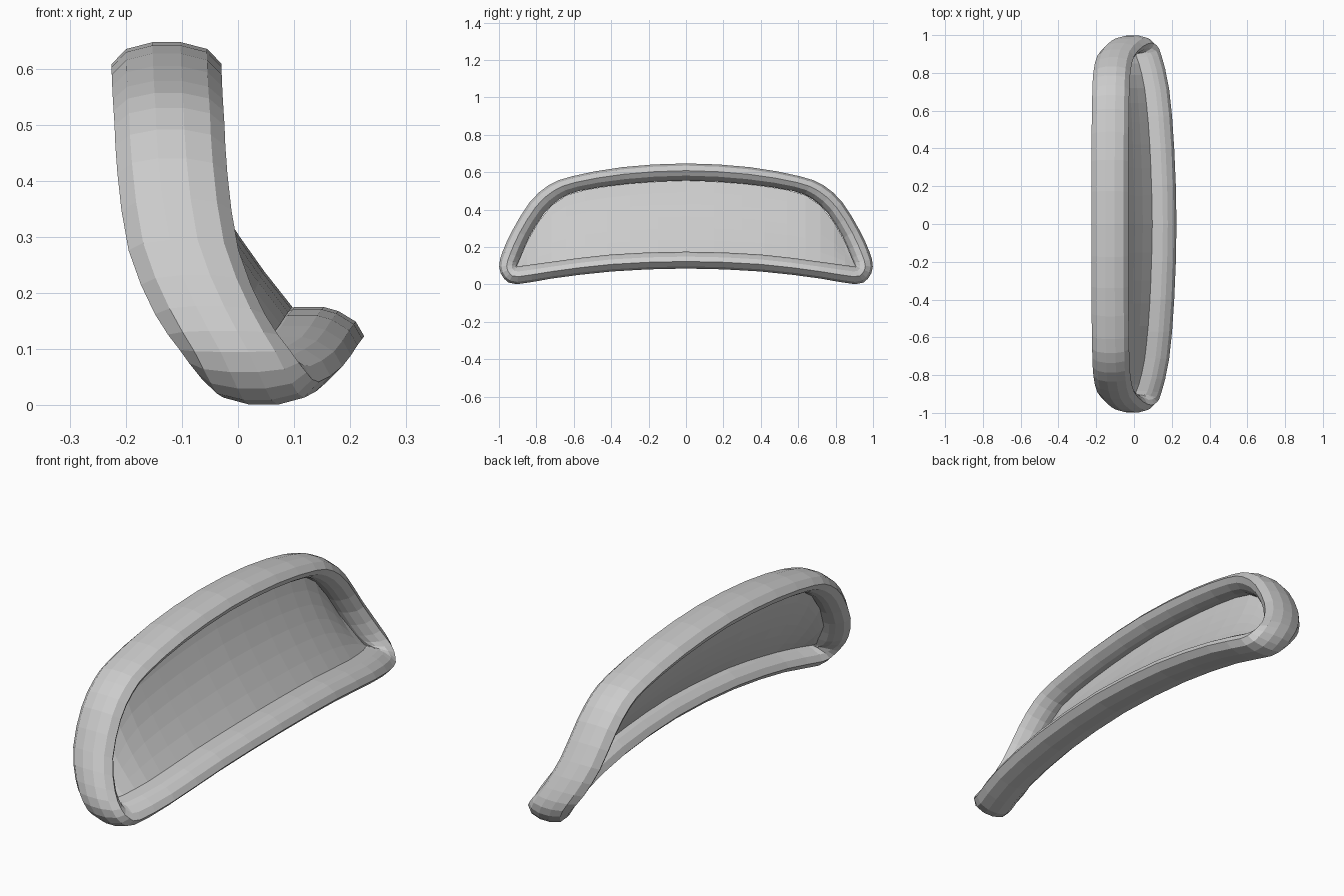
import bpy

if "Cube" in bpy.data.objects:
    bpy.data.objects.remove(bpy.data.objects["Cube"])

# Half of the frame path: outer y, outer z, inner y, inner z, centre x
HALF = [
    (0.00, 0.647, 0.00, 0.555, -0.127), (0.34, 0.627, 0.32, 0.537, -0.127),
    (0.61, 0.578, 0.57, 0.500, -0.125), (0.735, 0.530, 0.675, 0.456, -0.122),
    (0.835, 0.440, 0.760, 0.378, -0.117), (0.925, 0.295, 0.840, 0.250, -0.097),
    (0.980, 0.177, 0.886, 0.142, -0.050), (0.999, 0.095, 0.903, 0.104, -0.006),
    (0.972, 0.030, 0.902, 0.098, 0.024), (0.905, 0.001, 0.885, 0.098, 0.046),
    (0.72, 0.031, 0.71, 0.122, 0.088), (0.40, 0.069, 0.40, 0.160, 0.115),
    (0.00, 0.085, 0.00, 0.175, 0.127)]

# Half of the bar section: depth along x, fraction from outer to inner edge
SEC = [(0.025, 0.0), (0.072, 0.13), (0.098, 0.42),
       (0.083, 0.71), (0.052, 0.92), (0.026, 1.0)]
SECTION = SEC + [(-s, t) for s, t in reversed(SEC)]


def catmull(a, b, c, d, t):
    return tuple(0.5 * (2*q + (r-p)*t + (2*p-5*q+4*r-s)*t*t + (3*q-p-3*r+s)*t**3)
                 for p, q, r, s in zip(a, b, c, d))


def mirror(p):
    return (-p[0], p[1], -p[2], p[3], p[4])


def make(name, verts, faces):
    me = bpy.data.meshes.new(name)
    me.from_pydata(verts, [], faces)
    me.update()
    ob = bpy.data.objects.new(name, me)
    bpy.context.collection.objects.link(ob)
    return ob


keys = HALF + [mirror(p) for p in HALF[-2:0:-1]]
n = len(keys)
SUB = 2
path = []
for i in range(n):
    for k in range(SUB):
        path.append(catmull(keys[i-1], keys[i], keys[(i+1) % n], keys[(i+2) % n], k / SUB))

# Frame: faceted bar swept round the closed path
m, ns = len(path), len(SECTION)
verts = [(x + s, oy + t*(iy-oy), oz + t*(iz-oz))
         for oy, oz, iy, iz, x in path for s, t in SECTION]
faces = [(i*ns + j, i*ns + (j+1) % ns, ((i+1) % m)*ns + (j+1) % ns, ((i+1) % m)*ns + j)
         for i in range(m) for j in range(ns)]
make("frame", verts, faces)

# Panel: curved sheet spanning the inner edge of the frame
corner = 7 * SUB
top = path[:corner + 1]
bottom = path[corner:len(HALF)*SUB - SUB + 1][::-1]


def edge_at(line, y):
    for a, b in zip(line, line[1:]):
        if a[2] <= y <= b[2]:
            f = (y - a[2]) / max(b[2] - a[2], 1e-6)
            return a[3] + f*(b[3]-a[3]), a[4] + f*(b[4]-a[4])
    return line[-1][3], line[-1][4]


ROWS = 6
cols = [0, .15, .3, .42, .54, .64, .72, .79, .85, .9]
cols = [-c for c in cols[:0:-1]] + cols
verts, faces = [], []
for y in cols:
    zt, xt = edge_at(top, abs(y))
    zb, xb = edge_at(bottom, abs(y))
    for r in range(ROWS + 1):
        v = r / ROWS
        bow = 0.06 * (zt - zb) * 4 * v * (1 - v)
        verts.append((xb + (xt-xb)*v - bow - 0.03*(1-v), y, zb + (zt-zb)*v))
for c in range(len(cols) - 1):
    for r in range(ROWS):
        a = c*(ROWS+1) + r
        faces.append((a, a+ROWS+1, a+ROWS+2, a+1))
make("panel", verts, faces)
